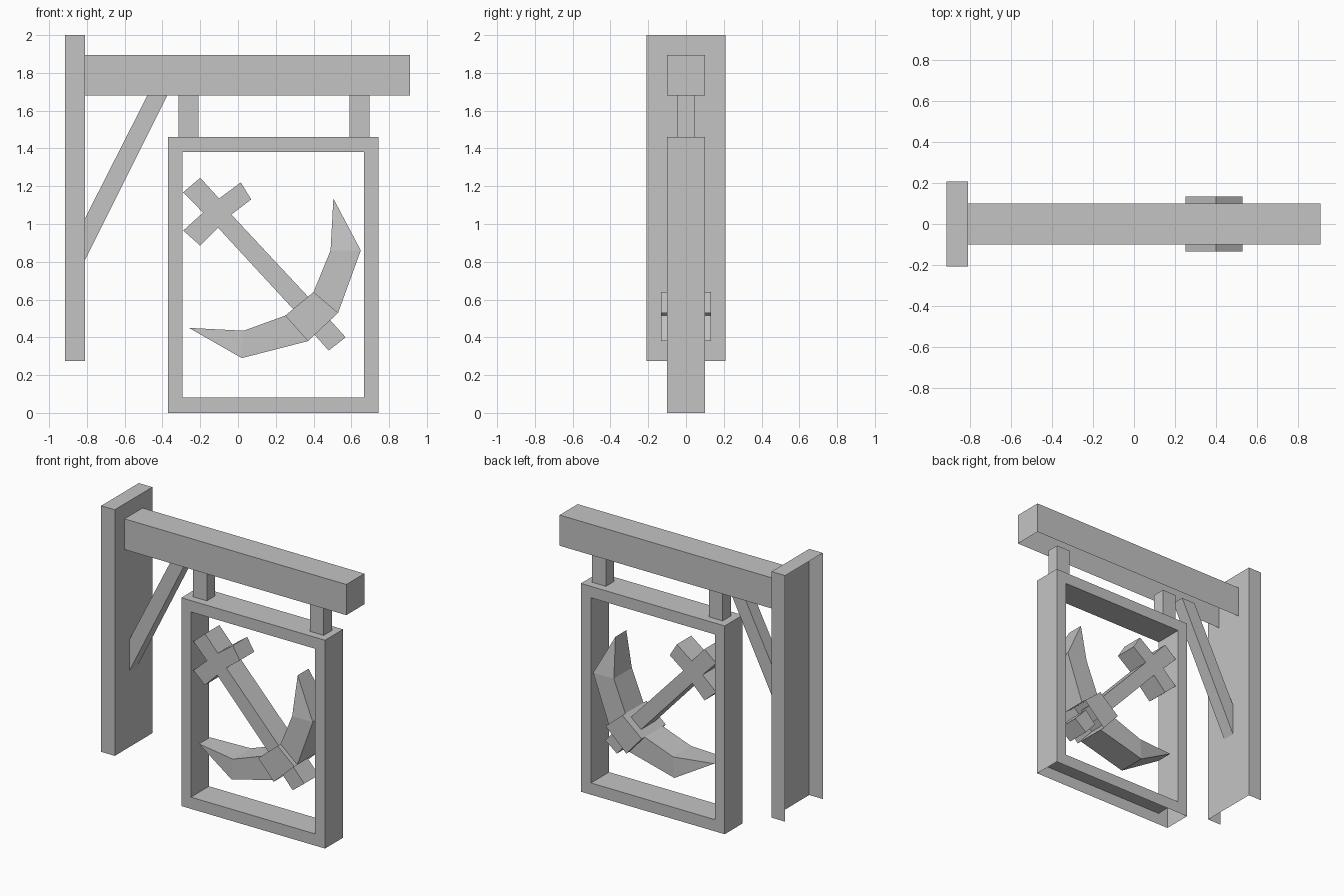
import bpy, bmesh

if "Cube" in bpy.data.objects:
    bpy.data.objects.remove(bpy.data.objects["Cube"], do_unlink=True)

GREY = 0.55
mat = bpy.data.materials.new("plain grey")
mat.use_nodes = True
mat.diffuse_color = (GREY, GREY, GREY, 1)
mat.node_tree.nodes["Principled BSDF"].inputs["Base Color"].default_value = (GREY, GREY, GREY, 1)


def finish(name, bm):
    bmesh.ops.remove_doubles(bm, verts=bm.verts, dist=0.0001)
    bmesh.ops.recalc_face_normals(bm, faces=bm.faces)
    mesh = bpy.data.meshes.new(name)
    bm.to_mesh(mesh)
    bm.free()
    mesh.materials.append(mat)
    obj = bpy.data.objects.new(name, mesh)
    bpy.context.collection.objects.link(obj)
    return obj


def loop_pair(bm, points, half):
    """The same x-z outline at the front and at the back."""
    return [[bm.verts.new((x, y, z)) for x, z in points] for y in (-half, half)]


def sides(bm, front, back, skip=()):
    n = len(front)
    for i in range(n):
        if i not in skip:
            j = (i + 1) % n
            bm.faces.new((front[i], front[j], back[j], back[i]))


def prism(name, points, half, skip=()):
    """Extruded outline; skip lists the edges left open."""
    bm = bmesh.new()
    front, back = loop_pair(bm, points, half)
    bm.faces.new(front)
    bm.faces.new(back[::-1])
    sides(bm, front, back, skip)
    return finish(name, bm)


def rect(x0, x1, z0, z1):
    return [(x0, z0), (x1, z0), (x1, z1), (x0, z1)]


# Wall post (open at the wall and underneath), beam and brace
prism("wall_post", rect(-0.915, -0.81, 0.275, 2), 0.208, skip=(0, 3))
prism("beam", rect(-0.81, 0.91, 1.68, 1.895), 0.1, skip=(0,))
prism("brace", [(-0.81, 0.81), (-0.375, 1.68), (-0.48, 1.68), (-0.81, 1.03)], 0.045)

# Hangers
for name, x in (("inner_hanger", -0.263), ("outer_hanger", 0.643)):
    prism(name, rect(x - 0.053, x + 0.053, 1.46, 1.68), 0.045)

# Sign frame, open underneath
bm = bmesh.new()
outer = loop_pair(bm, rect(-0.37, 0.745, 0, 1.46), 0.1)
inner = loop_pair(bm, rect(-0.295, 0.667, 0.082, 1.38), 0.1)
for side in (0, 1):
    sides(bm, outer[side], inner[side])
sides(bm, *outer, skip=(0,))
sides(bm, *inner)
finish("sign_frame", bm)

# Anchor: stock, head and shank are one cross-shaped outline
prism("anchor_shank_and_stock", [
    (-0.2, 1.245), (-0.1, 1.135), (0.015, 1.22), (0.07, 1.13), (-0.035, 1.05),
    (0.385, 0.6), (0.31, 0.53), (-0.105, 0.98), (-0.2, 0.885), (-0.29, 0.965),
    (-0.185, 1.06), (-0.29, 1.168)], 0.08)
prism("anchor_foot", [(0.4, 0.42), (0.48, 0.5), (0.57, 0.4), (0.48, 0.33)], 0.08)
prism("anchor_band", [(0.25, 0.515), (0.4, 0.64), (0.53, 0.53), (0.37, 0.38)],
      0.133, skip=(2,))


# Arms: sections of outer point, inner point and half depth, ending in a tip
def arm(name, sections):
    bm = bmesh.new()
    rings = []
    for (ox, oz), (ix, iz), h in sections:
        rings.append([bm.verts.new(p) for p in
                      ((ox, -h, oz), (ix, -h, iz), (ix, h, iz), (ox, h, oz))])
    bm.faces.new(rings[0])
    for a, b in zip(rings, rings[1:]):
        sides(bm, a, b)
    bmesh.ops.remove_doubles(bm, verts=bm.verts, dist=0.0001)
    bmesh.ops.dissolve_degenerate(bm, edges=bm.edges, dist=0.0001)
    return finish(name, bm)


arm("anchor_left_arm", [((0.53, 0.53), (0.4, 0.64), 0.1),
                        ((0.65, 0.86), (0.49, 0.86), 0.1),
                        ((0.505, 1.135), (0.505, 1.135), 0.06)])
arm("anchor_right_arm", [((0.37, 0.38), (0.25, 0.515), 0.1),
                         ((0.02, 0.29), (0.03, 0.435), 0.1),
                         ((-0.26, 0.45), (-0.26, 0.45), 0.06)])
